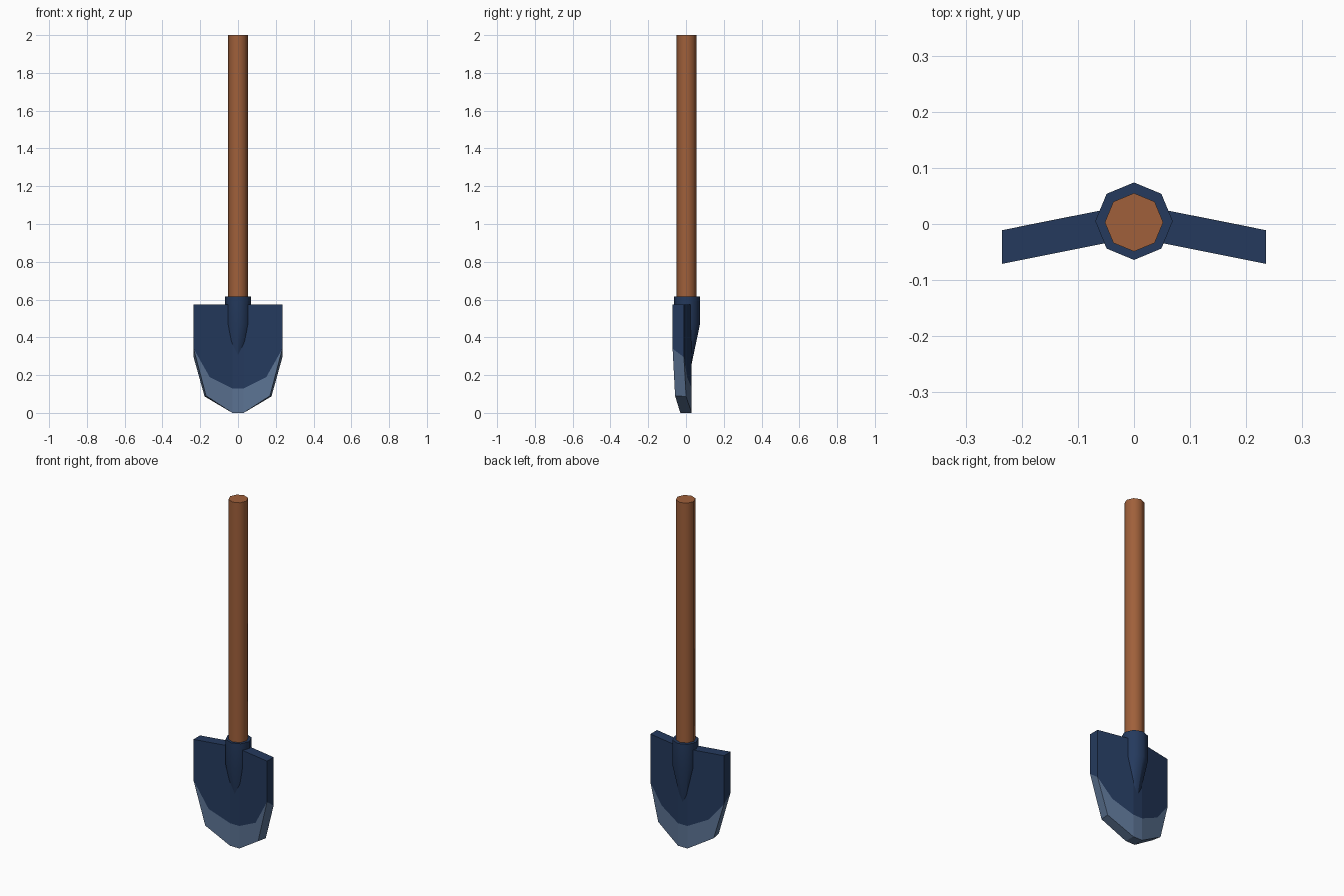
import bpy
import bmesh

cube = bpy.data.objects.get("Cube")
if cube:
    bpy.data.objects.remove(cube, do_unlink=True)


def material(name, color):
    m = bpy.data.materials.new(name)
    m.use_nodes = True
    m.diffuse_color = (*color, 1)
    m.node_tree.nodes["Principled BSDF"].inputs["Base Color"].default_value = (*color, 1)
    return m


wood = material("wood brown", (0.35, 0.117, 0.043))
navy = material("navy metal", (0.018, 0.042, 0.11))
steel = material("worn steel edge", (0.105, 0.17, 0.29))


def add_object(name, bm, mats):
    bmesh.ops.remove_doubles(bm, verts=bm.verts, dist=0.0001)
    bmesh.ops.recalc_face_normals(bm, faces=bm.faces)
    mesh = bpy.data.meshes.new(name)
    bm.to_mesh(mesh)
    bm.free()
    ob = bpy.data.objects.new(name, mesh)
    bpy.context.collection.objects.link(ob)
    for m in mats:
        mesh.materials.append(m)
    return ob


def rod(bm, r_low, r_high, z_low, z_high, y):
    """Eight-sided tapered section standing on z_low."""
    made = bmesh.ops.create_cone(bm, cap_ends=True, segments=8, radius1=r_low,
                                 radius2=r_high, depth=z_high - z_low)
    bmesh.ops.translate(bm, verts=made["verts"], vec=(0, y, (z_low + z_high) / 2))


def smooth(ob):
    bpy.ops.object.select_all(action="DESELECT")
    ob.select_set(True)
    bpy.context.view_layer.objects.active = ob
    bpy.ops.object.shade_smooth_by_angle(angle=0.87)


# Wooden shaft
bm = bmesh.new()
rod(bm, 0.052, 0.052, 0.5, 2.0, 0.003)
smooth(add_object("handle", bm, [wood]))

# Socket: straight collar running down into a long point
bm = bmesh.new()
rod(bm, 0.069, 0.069, 0.47, 0.615, 0.005)
rod(bm, 0.002, 0.069, 0.15, 0.47, 0.005)
# Drop the hidden caps where the two sections join
inner = [f for f in bm.faces if len(f.verts) == 8
         and abs(f.calc_center_median().z - 0.47) < 0.001]
bmesh.ops.delete(bm, geom=inner, context="FACES")
smooth(add_object("socket", bm, [navy]))

# Blade: flat centre strip with two wings angled forward
STRIP, THICK, SLOPE = 0.03, 0.06, 0.2


def outline(back):
    """Half outline: top, shoulder, worn-edge line, then the cutting edge."""
    corner = (0.235, 0.295 if back else 0.34)
    low = (0.177, 0.087) if back else (0.169, 0.09)
    pts = [(STRIP, 0.575), (0.235, 0.575), corner, (0.15, 0.19),
           (STRIP, 0.13), (STRIP, 0), low]
    return [(x, -0.03 - SLOPE * (x - STRIP) + THICK * back, z) for x, z in pts]


bm = bmesh.new()


def face(points, mat):
    bm.faces.new([bm.verts.new(p) for p in points]).material_index = mat


def mirror(p, side):
    return (p[0] * side, p[1], p[2])


front, back = outline(False), outline(True)
for side in (1, -1):
    f = [mirror(p, side) for p in front]
    b = [mirror(p, side) for p in back]
    for s in (f, b):
        face(s[:5], 0)
        face([s[2], s[6], s[3]], 1)
        face([s[3], s[6], s[5], s[4]], 1)
    # Rim of the wing
    for i, j, mat in ((0, 1, 0), (1, 2, 0), (2, 6, 1), (6, 5, 1)):
        face([f[i], f[j], b[j], b[i]], mat)

# Centre strip, its top and its tip
for s in (front, back):
    for i, j, mat in ((0, 4, 0), (4, 5, 1)):
        face([s[i], s[j], mirror(s[j], -1), mirror(s[i], -1)], mat)
for i, mat in ((0, 0), (5, 1)):
    face([front[i], back[i], mirror(back[i], -1), mirror(front[i], -1)], mat)
add_object("blade", bm, [navy, steel])
